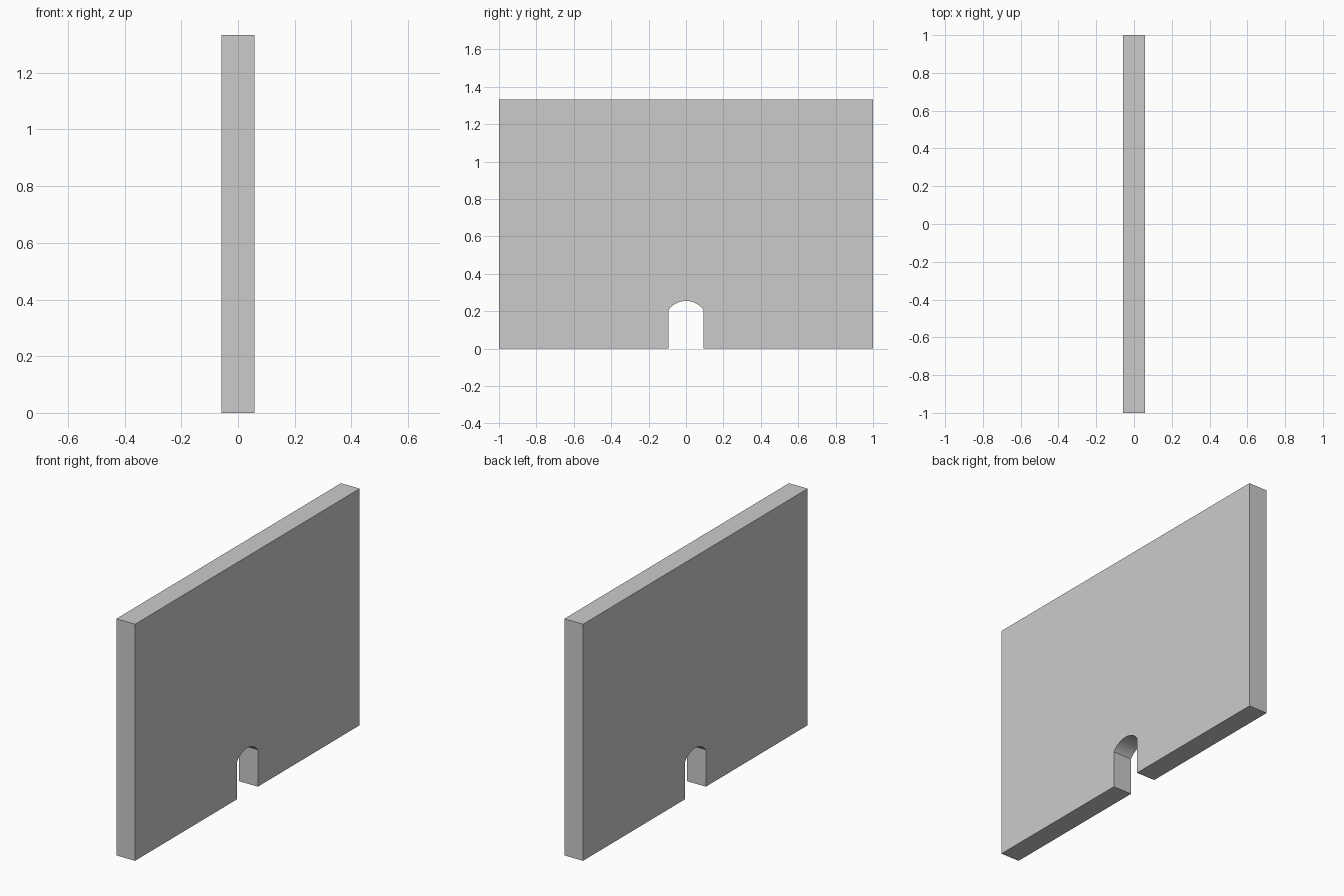
import bpy, bmesh, math

if "Cube" in bpy.data.objects:
    bpy.data.objects.remove(bpy.data.objects["Cube"])

HALF_LEN, HALF_THICK, HEIGHT = 1.0, 0.058, 1.333
DOOR_HALF, SPRING, APEX = 0.0935, 0.208, 0.255
ARC_STEPS = 24

# Segmental arch over the doorway, from left springing to right
rise = APEX - SPRING
radius = (DOOR_HALF ** 2 + rise ** 2) / (2 * rise)
half_angle = math.asin(DOOR_HALF / radius)
arch = []
for i in range(ARC_STEPS + 1):
    a = -half_angle + 2 * half_angle * i / ARC_STEPS
    arch.append((radius * math.sin(a), APEX - radius + radius * math.cos(a)))

# Wall outline in the y-z plane with the doorway notch
outline = [(-HALF_LEN, 0), (-DOOR_HALF, 0), *arch, (DOOR_HALF, 0),
           (HALF_LEN, 0), (HALF_LEN, HEIGHT), (-HALF_LEN, HEIGHT)]

# Extrude the outline through the wall thickness
bm = bmesh.new()
face = bm.faces.new([bm.verts.new((-HALF_THICK, y, z)) for y, z in outline])
result = bmesh.ops.extrude_face_region(bm, geom=[face])
moved = [g for g in result["geom"] if isinstance(g, bmesh.types.BMVert)]
bmesh.ops.translate(bm, vec=(2 * HALF_THICK, 0, 0), verts=moved)
if face.is_valid and bm.calc_volume(signed=True) == 0:
    bm.normal_update()
bmesh.ops.recalc_face_normals(bm, faces=bm.faces)

mesh = bpy.data.meshes.new("wall_with_arched_doorway")
bm.to_mesh(mesh)
bm.free()
wall = bpy.data.objects.new("wall_with_arched_doorway", mesh)
bpy.context.collection.objects.link(wall)

# Smooth arch underside, sharp corners
bpy.context.view_layer.objects.active = wall
wall.select_set(True)
bpy.ops.object.shade_smooth_by_angle(angle=math.radians(30))
